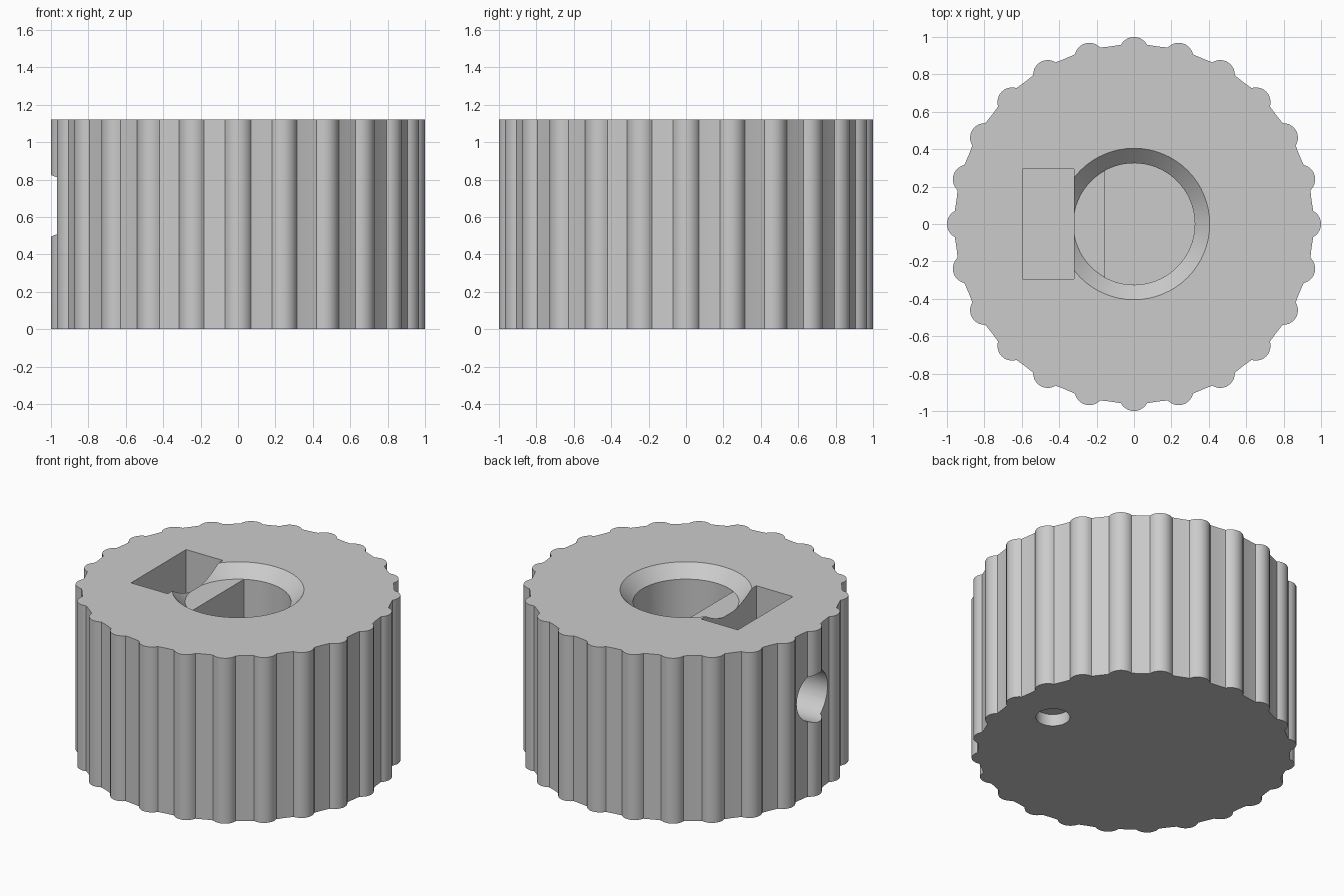
import bpy, bmesh
from math import sin, cos, pi, radians, asin
from mathutils import Matrix

old = bpy.data.objects.get("Cube")
if old:
    bpy.data.objects.remove(old, do_unlink=True)

HEIGHT = 1.12
BUMPS = 24
BASE_R = 0.958
BUMP_R, BUMP_CENTRE = 0.079, 0.921
BORE_R, BORE_FLOOR, FLAT_X = 0.325, 0.2, -0.155
CHAMFER = 0.08

grey = bpy.data.materials.new("light grey plastic")
grey.use_nodes = True
colour = (0.6, 0.6, 0.6, 1)
grey.diffuse_color = colour
grey.node_tree.nodes["Principled BSDF"].inputs["Base Color"].default_value = colour


def add_object(name, bm):
    bmesh.ops.recalc_face_normals(bm, faces=bm.faces[:])
    mesh = bpy.data.meshes.new(name)
    bm.to_mesh(mesh)
    bm.free()
    mesh.materials.append(grey)
    obj = bpy.data.objects.new(name, mesh)
    bpy.context.collection.objects.link(obj)
    return obj


def prism(name, outline, z0, z1):
    bm = bmesh.new()
    face = bm.faces.new([bm.verts.new((x, y, z0)) for x, y in outline])
    up = bmesh.ops.extrude_face_region(bm, geom=[face])["geom"]
    verts = [v for v in up if isinstance(v, bmesh.types.BMVert)]
    bmesh.ops.translate(bm, verts=verts, vec=(0, 0, z1 - z0))
    return add_object(name, bm)


def cone(name, r1, r2, depth, matrix, segments=64):
    bm = bmesh.new()
    bmesh.ops.create_cone(bm, cap_ends=True, segments=segments, radius1=r1,
                          radius2=r2, depth=depth, matrix=matrix)
    return add_object(name, bm)


def cut(target, cutter):
    cutter.hide_render = True
    mod = target.modifiers.new(cutter.name, "BOOLEAN")
    mod.operation = "DIFFERENCE"
    mod.solver = "EXACT"
    mod.object = cutter
    bpy.context.view_layer.objects.active = target
    bpy.ops.object.modifier_apply(modifier=mod.name)
    bpy.data.objects.remove(cutter, do_unlink=True)


# Scalloped grip outline: a round bump, then a short plain arc, repeated
outline = []
half = asin(0.07 / BASE_R)
step = 2 * pi / BUMPS
for i in range(BUMPS):
    a = i * step
    for k in range(-5, 6):
        t = a + radians(62) * k / 5
        outline.append((BUMP_CENTRE * cos(a) + BUMP_R * cos(t),
                        BUMP_CENTRE * sin(a) + BUMP_R * sin(t)))
    for k in (1, 2):
        t = a + half + (step - 2 * half) * k / 3
        outline.append((BASE_R * cos(t), BASE_R * sin(t)))
knob = prism("knob_body", outline, 0, HEIGHT)

# D-shaped shaft bore
end = pi - asin((BORE_R ** 2 - FLAT_X ** 2) ** 0.5 / BORE_R)
arc = [-end + 2 * end * k / 48 for k in range(49)]
cut(knob, prism("shaft_bore", [(BORE_R * cos(t), BORE_R * sin(t)) for t in arc],
                BORE_FLOOR, HEIGHT + 0.2))

# Chamfered lead-in, whose floor leaves a ledge above the flat
lead = CHAMFER + 0.05
cut(knob, cone("bore_chamfer", BORE_R, BORE_R + lead, lead,
               Matrix.Translation((0, 0, HEIGHT - CHAMFER + lead / 2))))

# Nut pocket
cut(knob, prism("nut_pocket", [(-0.595, -0.295), (-0.32, -0.295),
                               (-0.32, 0.295), (-0.595, 0.295)],
                0.36, HEIGHT + 0.1))

# Set screw hole, from the rim into the bore
cut(knob, cone("screw_hole", 0.165, 0.165, 1.1,
               Matrix.Translation((-0.65, 0, 0.66)) @ Matrix.Rotation(pi / 2, 4, "Y"), 48))

# Shallow index dimple underneath
cut(knob, cone("index_dimple", 0.105, 0.105, 0.16,
               Matrix.Translation((0.65, 0, 0)), 32))

bpy.ops.object.select_all(action="DESELECT")
knob.select_set(True)
bpy.context.view_layer.objects.active = knob
bpy.ops.object.shade_smooth_by_angle(angle=radians(30))
